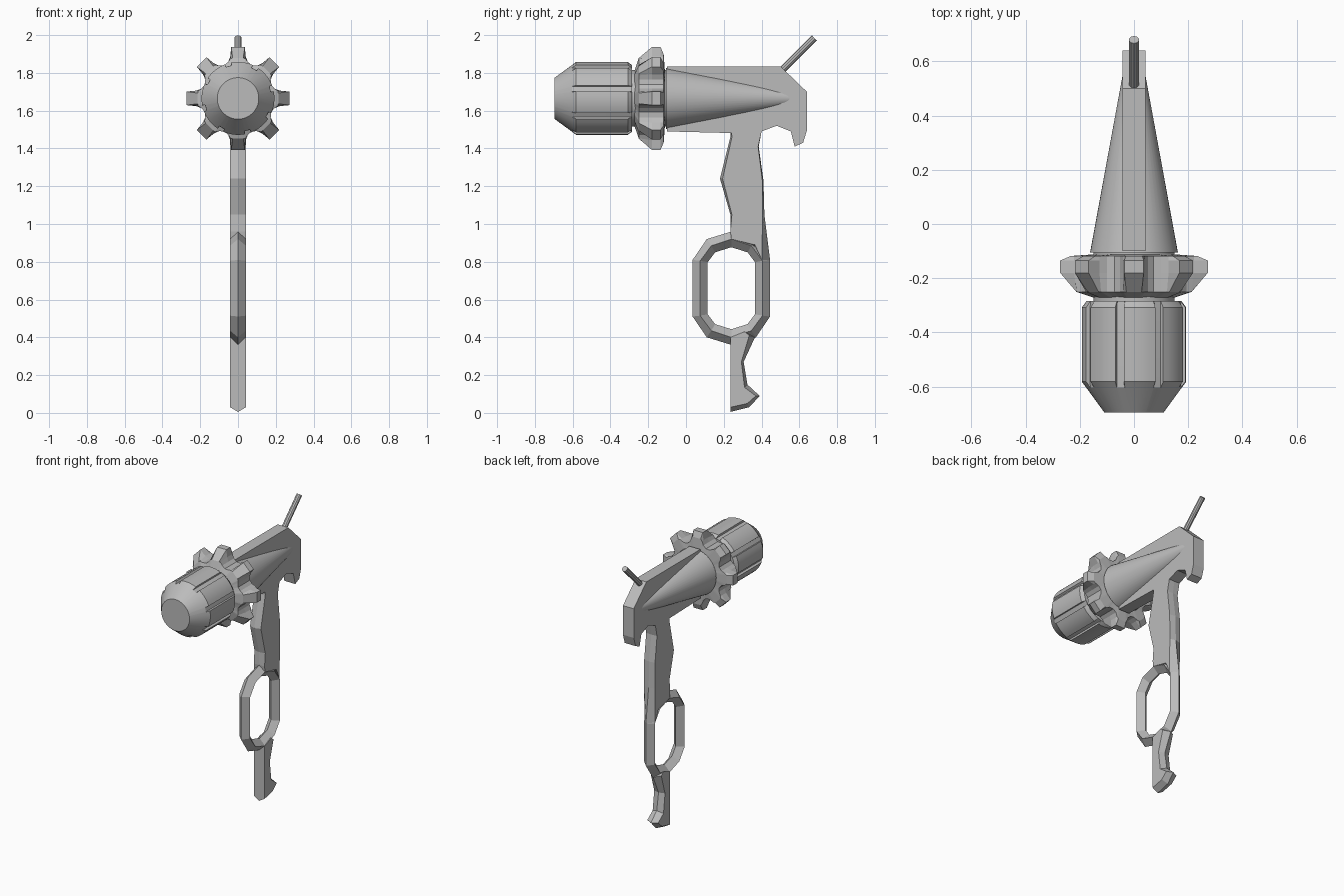
import bpy, bmesh, math
from mathutils import Vector

cube = bpy.data.objects.get("Cube")
if cube:
    bpy.data.objects.remove(cube)

AXIS_Z = 1.665   # height of the barrel axis
HALF = 0.042     # half thickness of the flat parts

grey = bpy.data.materials.new("plain_grey")
grey.use_nodes = True
tone = (0.5, 0.5, 0.5, 1)
grey.diffuse_color = tone
grey.node_tree.nodes["Principled BSDF"].inputs["Base Color"].default_value = tone


def finish(name, bm, smooth=False):
    bmesh.ops.recalc_face_normals(bm, faces=bm.faces)
    mesh = bpy.data.meshes.new(name)
    bm.to_mesh(mesh)
    bm.free()
    mesh.materials.append(grey)
    obj = bpy.data.objects.new(name, mesh)
    bpy.context.collection.objects.link(obj)
    if smooth:
        bpy.ops.object.select_all(action='DESELECT')
        obj.select_set(True)
        bpy.context.view_layer.objects.active = obj
        bpy.ops.object.shade_smooth_by_angle(angle=math.radians(28))
    return obj


def bridge(bm, a, b):
    for i in range(len(a)):
        j = (i + 1) % len(a)
        bm.faces.new((a[i], a[j], b[j], b[i]))


def lathe(name, profile, spokes, smooth=True):
    """Turn (y, radius) points about the barrel axis; each spoke caps the radius."""
    bm = bmesh.new()
    rings = []
    for y, r in profile:
        ring = []
        for deg, cap in spokes:
            a, q = math.radians(deg), min(r, cap)
            ring.append(bm.verts.new((q * math.sin(a), y, AXIS_Z + q * math.cos(a))))
        rings.append(ring)
    for a, b in zip(rings, rings[1:]):
        bridge(bm, a, b)
    bm.faces.new(rings[0])
    bm.faces.new(rings[-1])
    return finish(name, bm, smooth)


def plate(name, outline):
    """Flat part from (y, z) points; (y, z, dy, dz) insets the sides to leave a middle ridge."""
    bm = bmesh.new()
    pts = [p if len(p) == 4 else (*p, 0, 0) for p in outline]
    left, right = [[bm.verts.new((x, y + dy, z + dz)) for y, z, dy, dz in pts]
                   for x in (HALF, -HALF)]
    mid = [bm.verts.new((0, p[0], p[1])) for p in pts]
    bridge(bm, left, mid)
    bridge(bm, mid, right)
    bm.faces.new(left)
    bm.faces.new(right)
    return finish(name, bm)


FREE = 9
round_spokes = [(d * 7.5, FREE) for d in range(48)]

# Fluted barrel with eight grooves
grooves = []
for k in range(8):
    c = k * 45 - 16
    grooves += [(c - 4.5, 0.178), (c + 4.5, 0.178), (c + 5, FREE)]
    grooves += [(c + 5 + 7 * s, FREE) for s in range(1, 6)]
lathe("fluted_barrel",
      [(-0.695, 0.11), (-0.603, 0.177), (-0.582, 0.193), (-0.308, 0.193), (-0.285, 0.176)],
      grooves)
lathe("barrel_neck", [(-0.3, 0.15), (-0.1, 0.15)], round_spokes)

# Eight-toothed collar
teeth = []
for k in range(8):
    c = k * 45
    teeth += [(c - 15, 0.2), (c - 10.5, 0.225), (c - 7.5, FREE),
              (c + 7.5, FREE), (c + 10.5, 0.225), (c + 15, 0.2), (c + 22.5, 0.19)]
lathe("toothed_collar",
      [(-0.282, 0.12), (-0.25, 0.215), (-0.18, 0.275), (-0.135, 0.275),
       (-0.118, 0.235), (-0.112, 0.15)], teeth, smooth=False)

# Tapering body that sinks into the head plate
lathe("tapered_body", [(-0.105, 0.162), (0.62, 0.029)], round_spokes)

# Head plate with rear hook
plate("head_plate", [
    (-0.1, 1.835), (0.5, 1.835), (0.64, 1.7), (0.64, 1.495), (0.62, 1.43),
    (0.575, 1.41), (0.555, 1.49), (0.48, 1.52), (0.4, 1.49), (0.3, 1.48), (-0.1, 1.49)])

# Upper grip
plate("upper_grip", [
    (0.235, 1.56), (0.4, 1.56), (0.4, 1.49), (0.385, 1.41, -0.003, 0),
    (0.41, 1.23, -0.006, 0), (0.415, 1.05, -0.01, 0), (0.445, 0.81, -0.043, 0),
    (0.365, 0.86, 0, 0.03), (0.24, 0.9, 0, 0.02), (0.235, 0.96, 0, 0),
    (0.235, 1.05, 0.008, 0), (0.18, 1.24, 0.014, 0), (0.235, 1.46, 0.008, 0)])

# Finger ring with a diamond cross-section
bm = bmesh.new()


def ring_loop(x, corner, shoulder, top):
    half = [(0, top), shoulder, corner, (corner[0], -corner[1]), (shoulder[0], -shoulder[1])]
    loop = half + [(-y, -z) for y, z in half]
    return [bm.verts.new((x, 0.24 + y, 0.66 + z)) for y, z in loop]


outer = ring_loop(0, (0.205, 0.15), (0.13, 0.26), 0.3)
inner = ring_loop(0, (0.125, 0.138), (0.086, 0.19), 0.217)
for x in (HALF, -HALF):
    side = ring_loop(x, (0.165, 0.145), (0.106, 0.225), 0.26)
    bridge(bm, outer, side)
    bridge(bm, side, inner)
finish("finger_ring", bm)

# Lower grip with a small spur
plate("lower_grip", [
    (0.235, 0.4), (0.235, 0.005, 0, 0.025), (0.335, 0.03, -0.01, 0.02),
    (0.39, 0.09, -0.02, 0), (0.325, 0.15, -0.015, -0.015), (0.305, 0.27, -0.012, 0),
    (0.365, 0.4, -0.03, 0.01), (0.33, 0.43, -0.02, 0)])

# Slanted rod on top
start, end = Vector((0, 0.47, 1.775)), Vector((0, 0.68, 1.985))
bpy.ops.mesh.primitive_cylinder_add(
    vertices=10, radius=0.019, depth=(end - start).length, location=(start + end) / 2,
    rotation=(end - start).to_track_quat('Z', 'Y').to_euler())
rod = bpy.context.object
rod.name = "slanted_rod"
rod.data.materials.append(grey)
